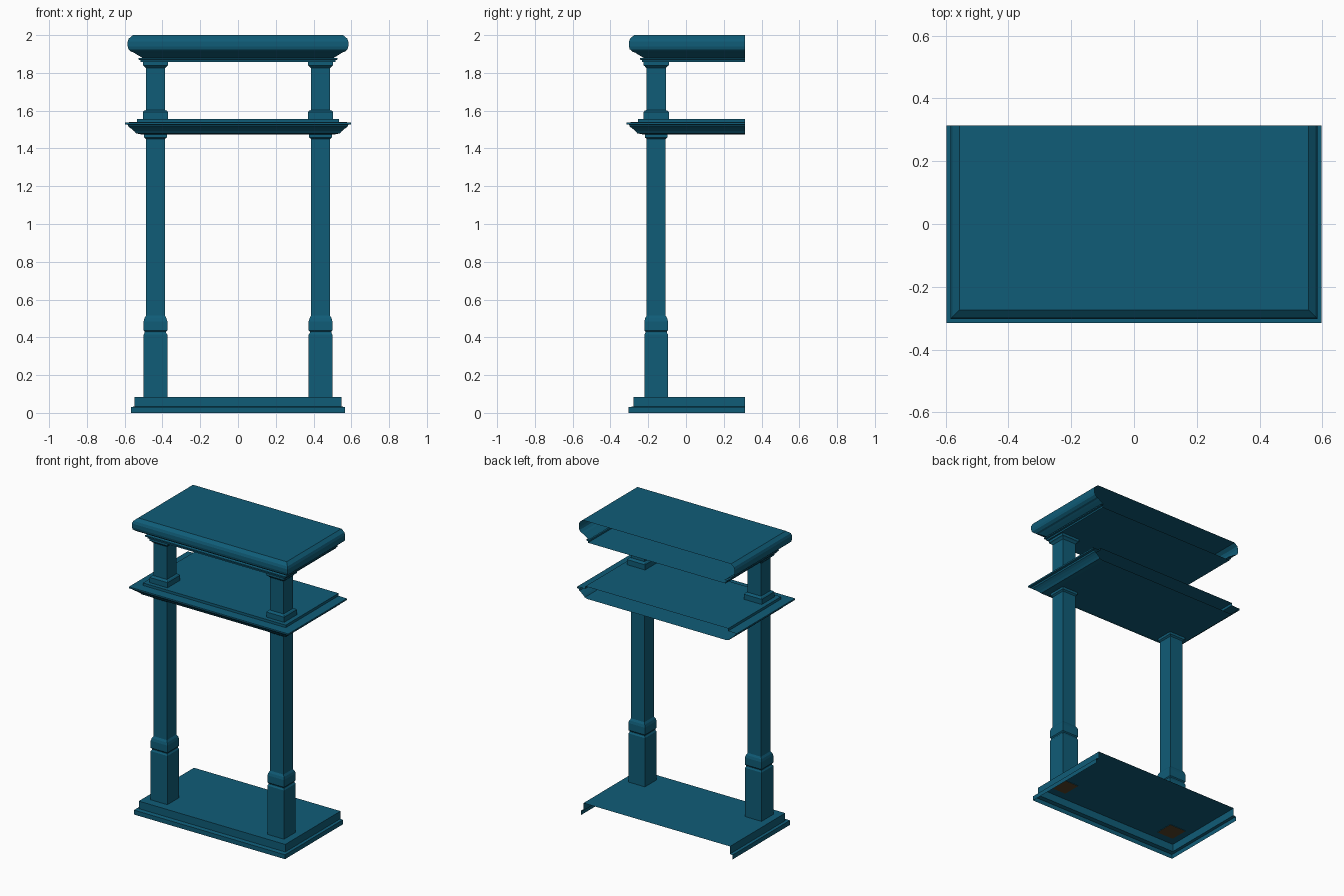
import bpy, bmesh

if "Cube" in bpy.data.objects:
    bpy.data.objects.remove(bpy.data.objects["Cube"])

def mat(name, col):
    m = bpy.data.materials.new(name)
    m.diffuse_color = (*col, 1)
    m.use_nodes = True
    m.node_tree.nodes["Principled BSDF"].inputs["Base Color"].default_value = m.diffuse_color
    return m

teal = mat("teal paint", (0.005, 0.107, 0.185))
brown = mat("bare brown wood", (0.09, 0.055, 0.022))
BACK = 0.313

def finish(name, bm):
    me = bpy.data.meshes.new(name)
    bm.to_mesh(me)
    bm.free()
    ob = bpy.data.objects.new(name, me)
    bpy.context.collection.objects.link(ob)
    me.materials.append(teal)
    me.materials.append(brown)
    return ob

def open_shelf(name, profile, bottom):
    """Moulding run round the left, front and right; open at the back.
    profile: (half width, front depth, z) from bottom to top."""
    bm = bmesh.new()
    rows = []
    for hx, fy, z in profile:
        rows.append([bm.verts.new(p) for p in
                     ((-hx, BACK, z), (-hx, -fy, z), (hx, -fy, z), (hx, BACK, z))])
    for a, b in zip(rows, rows[1:]):
        for i in range(3):
            bm.faces.new((a[i], a[i + 1], b[i + 1], b[i]))
    bm.faces.new(rows[-1])              # top board
    if bottom:
        bm.faces.new(rows[0][::-1])     # bottom board
    bmesh.ops.recalc_face_normals(bm, faces=bm.faces)
    top = max(bm.faces, key=lambda f: f.calc_center_median().z)
    if top.normal.z < 0:
        bmesh.ops.reverse_faces(bm, faces=bm.faces)
    return finish(name, bm)

def post(name, x, profile):
    """Square post from (half width, z) pairs, bottom end left brown."""
    bm = bmesh.new()
    y = -0.158
    rows = [[bm.verts.new((x + sx * h, y + sy * h, z)) for sx, sy in
             ((-1, -1), (1, -1), (1, 1), (-1, 1))] for h, z in profile]
    for a, b in zip(rows, rows[1:]):
        for i in range(4):
            j = (i + 1) % 4
            bm.faces.new((a[i], a[j], b[j], b[i]))
    bm.faces.new(rows[-1])
    cap = bm.faces.new(rows[0][::-1])
    cap.material_index = 1
    return finish(name, bm)

# stepped hearth base, hollow below
open_shelf("base", [(0.566, 0.305, 0), (0.566, 0.305, 0.03), (0.549, 0.278, 0.034),
                    (0.549, 0.278, 0.085)], False)

# middle shelf with cornice moulding
mid = [(0.515, 1.475), (0.54, 1.48), (0.55, 1.492), (0.565, 1.505), (0.58, 1.515),
       (0.583, 1.525), (0.597, 1.528), (0.597, 1.538), (0.535, 1.54), (0.535, 1.557)]
open_shelf("middle_shelf", [(h, h - 0.282, z) for h, z in mid], True)

# top shelf with rounded edge
top = [(0.515, 1.857), (0.515, 1.868), (0.526, 1.87), (0.526, 1.878), (0.508, 1.88),
       (0.52, 1.888), (0.54, 1.9), (0.552, 1.908), (0.565, 1.912), (0.58, 1.925),
       (0.584, 1.94), (0.584, 1.965), (0.578, 1.982), (0.556, 2.0)]
open_shelf("top_shelf", [(h, h - 0.282, z) for h, z in top], True)

# posts, left and right
low = [(0.0625, 0.082), (0.0625, 0.415), (0.057, 0.423), (0.057, 0.43), (0.0625, 0.437),
       (0.0625, 0.485), (0.058, 0.502), (0.05, 0.515), (0.05, 1.45), (0.06, 1.458),
       (0.06, 1.476)]
high = [(0.067, 1.556), (0.067, 1.592), (0.06, 1.6), (0.051, 1.603), (0.051, 1.825),
        (0.06, 1.835), (0.067, 1.84), (0.067, 1.859)]
for side, s in (("left", -1), ("right", 1)):
    post(side + "_lower_post", s * 0.437, low)
    post(side + "_upper_post", s * 0.437, high)
